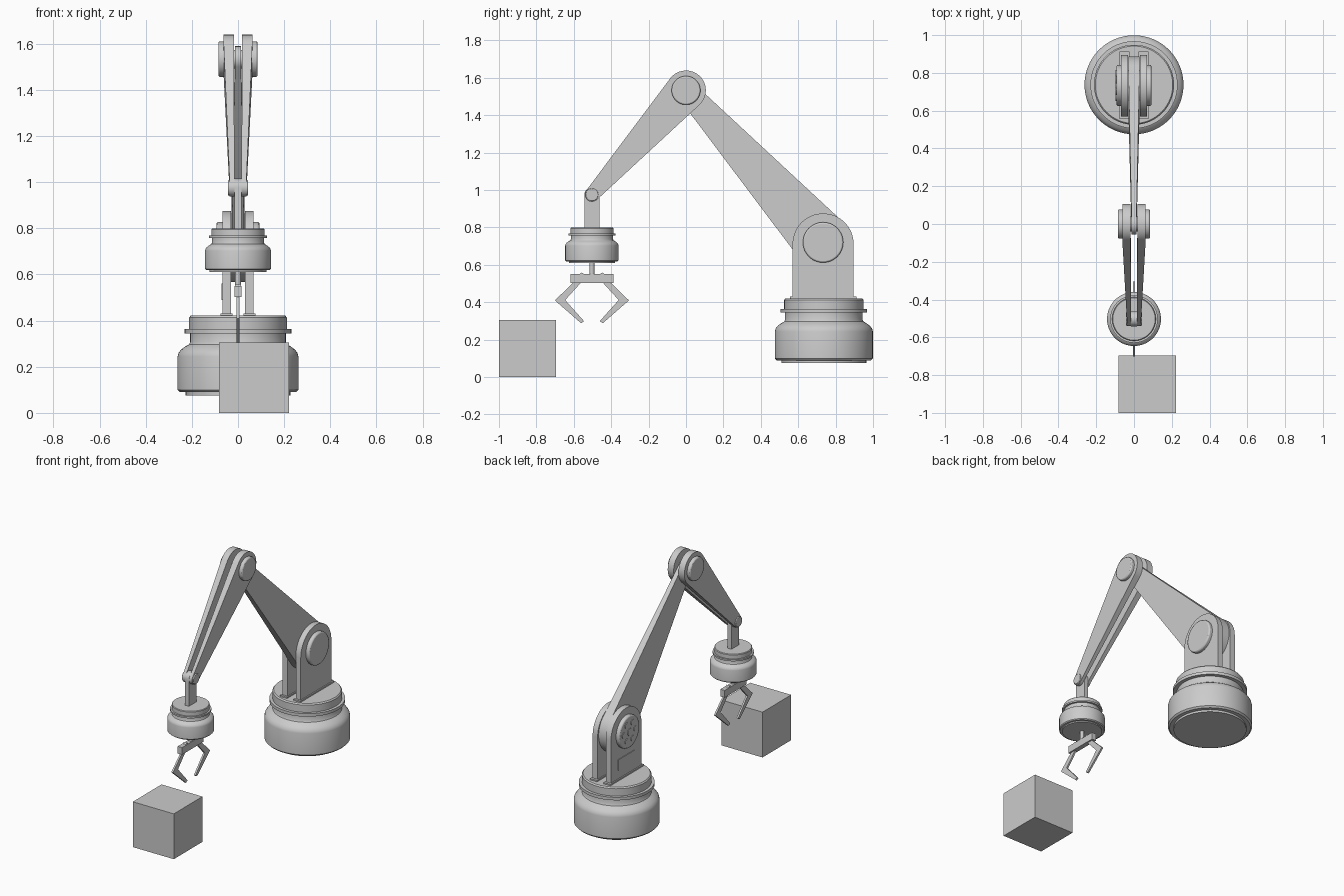
import bpy, bmesh, math

if "Cube" in bpy.data.objects:
    bpy.data.objects.remove(bpy.data.objects["Cube"])

grey = bpy.data.materials.new("light_grey")
grey.diffuse_color = (0.6, 0.6, 0.6, 1)
grey.use_nodes = True
grey.node_tree.nodes["Principled BSDF"].inputs["Base Color"].default_value = grey.diffuse_color

SHOULDER = (0.733, 0.72)   # joint centres as (y, z)
ELBOW = (0.0, 1.533)
WRIST = (-0.503, 0.975)


def finish(name, bm, bevel=0.0):
    bmesh.ops.recalc_face_normals(bm, faces=bm.faces)
    me = bpy.data.meshes.new(name)
    bm.to_mesh(me)
    bm.free()
    me.materials.append(grey)
    ob = bpy.data.objects.new(name, me)
    bpy.context.collection.objects.link(ob)
    me.shade_smooth()
    me.set_sharp_from_angle(angle=math.radians(30))
    if bevel:
        mod = ob.modifiers.new("bevel", 'BEVEL')
        mod.width, mod.segments = bevel, 2
        mod.limit_method, mod.angle_limit = 'ANGLE', math.radians(50)
    return ob


def arc(c, r, a0, a1, n):
    return [(c[0] + r * math.cos(a0 + (a1 - a0) * i / n),
             c[1] + r * math.sin(a0 + (a1 - a0) * i / n)) for i in range(n + 1)]


def prism(name, pts, x0, x1, bevel=0.0):
    """Extrude a (y, z) outline along x."""
    bm = bmesh.new()
    a = [bm.verts.new((x0, y, z)) for y, z in pts]
    b = [bm.verts.new((x1, y, z)) for y, z in pts]
    bm.faces.new(a)
    bm.faces.new(b[::-1])
    for i in range(len(pts)):
        j = (i + 1) % len(pts)
        bm.faces.new((a[i], b[i], b[j], a[j]))
    return finish(name, bm, bevel)


def disc(name, c, r, x0, x1, bevel=0.0, n=48):
    return prism(name, arc(c, r, 0, 2 * math.pi, n)[:-1], x0, x1, bevel)


def box(name, x0, x1, y0, y1, z0, z1, bevel=0.0):
    return prism(name, [(y0, z0), (y1, z0), (y1, z1), (y0, z1)], x0, x1, bevel)


def link(name, c0, r0, xs0, c1, r1, xs1):
    """Tapered bar with round ends; each end has its own x range."""
    dy, dz = c1[0] - c0[0], c1[1] - c0[1]
    ang = math.atan2(dz, dy)
    t = math.acos((r0 - r1) / math.hypot(dy, dz))
    big = arc(c0, r0, ang + t, ang + 2 * math.pi - t, 28)
    small = arc(c1, r1, ang - t, ang + t, 20)
    bm = bmesh.new()
    sides = []
    for k in (0, 1):
        p = [bm.verts.new((xs0[k], *q)) for q in big]
        s = [bm.verts.new((xs1[k], *q)) for q in small]
        bm.faces.new(p)
        bm.faces.new(s)
        bm.faces.new((p[-1], s[0], s[-1], p[0]))
        sides.append(p + s)
    a, b = sides
    for i in range(len(a)):
        j = (i + 1) % len(a)
        bm.faces.new((a[i], b[i], b[j], a[j]))
    return finish(name, bm)


def lathe(name, prof, y, z, scale, n=64):
    """Revolve an (r, z) profile around a vertical axis at (0, y)."""
    bm = bmesh.new()
    rings = []
    for r, h in prof:
        rings.append([bm.verts.new((r * scale * math.cos(2 * math.pi * i / n),
                                    y + r * scale * math.sin(2 * math.pi * i / n),
                                    z + h * scale)) for i in range(n)])
    for a, b in zip(rings, rings[1:]):
        for i in range(n):
            j = (i + 1) % n
            bm.faces.new((a[i], a[j], b[j], b[i]))
    bm.faces.new(rings[0])
    bm.faces.new(rings[-1])
    return finish(name, bm)


# Stepped drum shared by the base and the wrist housing
drum = [(.227, 0), (.227, .014), (.252, .014), (.262, .024), (.262, .168),
        (.258, .183), (.247, .198), (.228, .212), (.212, .221), (.207, .232),
        (.207, .268), (.231, .268), (.231, .288), (.212, .288), (.212, .337),
        (.205, .345)]
lathe("base_drum", drum, SHOULDER[0] + .004, .076, 1.0)
lathe("wrist_drum", drum, WRIST[0], .611, .545)

# Shoulder bracket: two arched cheeks with feet, bosses and axle
cheek = [(.57, .41)] + arc((.733, .712), .163, math.pi, 0, 32) + [(.896, .41)]
for side, s in (("left", -1), ("right", 1)):
    prism(f"bracket_{side}", cheek, s * .031, s * .068)
    box(f"bracket_foot_{side}", s * .024, s * .076, .556, .912, .415, .43)
    disc(f"shoulder_boss_{side}", SHOULDER, .108, s * .06, s * .093, .008)
disc("shoulder_axle", SHOULDER, .08, -.05, .05)

# Details on the left cheek: cap bolts and cover panel
disc("cap_hub", SHOULDER, .024, -.09, -.097, n=24)
for i in range(6):
    a = i * math.pi / 3
    c = (SHOULDER[0] + .062 * math.cos(a), SHOULDER[1] + .062 * math.sin(a))
    disc(f"cap_bolt_{i}", c, .019, -.09, -.097, n=20)
box("cover_panel", -.06, -.072, .645, .822, .49, .56)

# Upper arm: one bar tapering in height and thickness
link("upper_arm", SHOULDER, .153, (-.03, .03), ELBOW, .056, (-.013, .013))

# Forearm: a pair of tapering bars with elbow bosses and wrist pins
for side, s in (("left", -1), ("right", 1)):
    link(f"forearm_{side}", ELBOW, .106, (s * .018, s * .062),
         WRIST, .038, (s * .015, s * .036))
    disc(f"elbow_boss_{side}", ELBOW, .077, s * .055, s * .085, .007)
    disc(f"wrist_pin_{side}", WRIST, .034, s * .03, s * .043, .003, 32)
disc("elbow_axle", ELBOW, .04, -.04, .04, n=32)

# Post hanging from the wrist
post = [(WRIST[0] - .041, .79)] + arc(WRIST, .04, math.pi, 0, 20) + [(WRIST[0] + .041, .79)]
prism("wrist_post", post, -.015, .015)

# Gripper: stem, palm, pins and two bent fingers
bm = bmesh.new()
bmesh.ops.create_cone(bm, cap_ends=True, segments=24, radius1=.013, radius2=.013, depth=.08)
bmesh.ops.translate(bm, verts=bm.verts, vec=(0, WRIST[0], .58))
finish("gripper_stem", bm)
box("gripper_palm", -.016, .016, WRIST[0] - .115, WRIST[0] + .115, .502, .55)
finger = [(.07, .515), (.093, .515), (.102, .503), (.198, .41), (.058, .288),
          (.042, .299), (.143, .412), (.06, .503)]
for side, s in (("front", -1), ("back", 1)):
    prism(f"finger_{side}", [(WRIST[0] + s * y, z) for y, z in finger], -.006, .006)
    disc(f"palm_pin_{side}", (WRIST[0] + s * .055, .547), .011, -.012, .012, n=16)

# Block to be picked up
box("cube_block", -.083, .222, -1.0, -.695, 0, .305)
